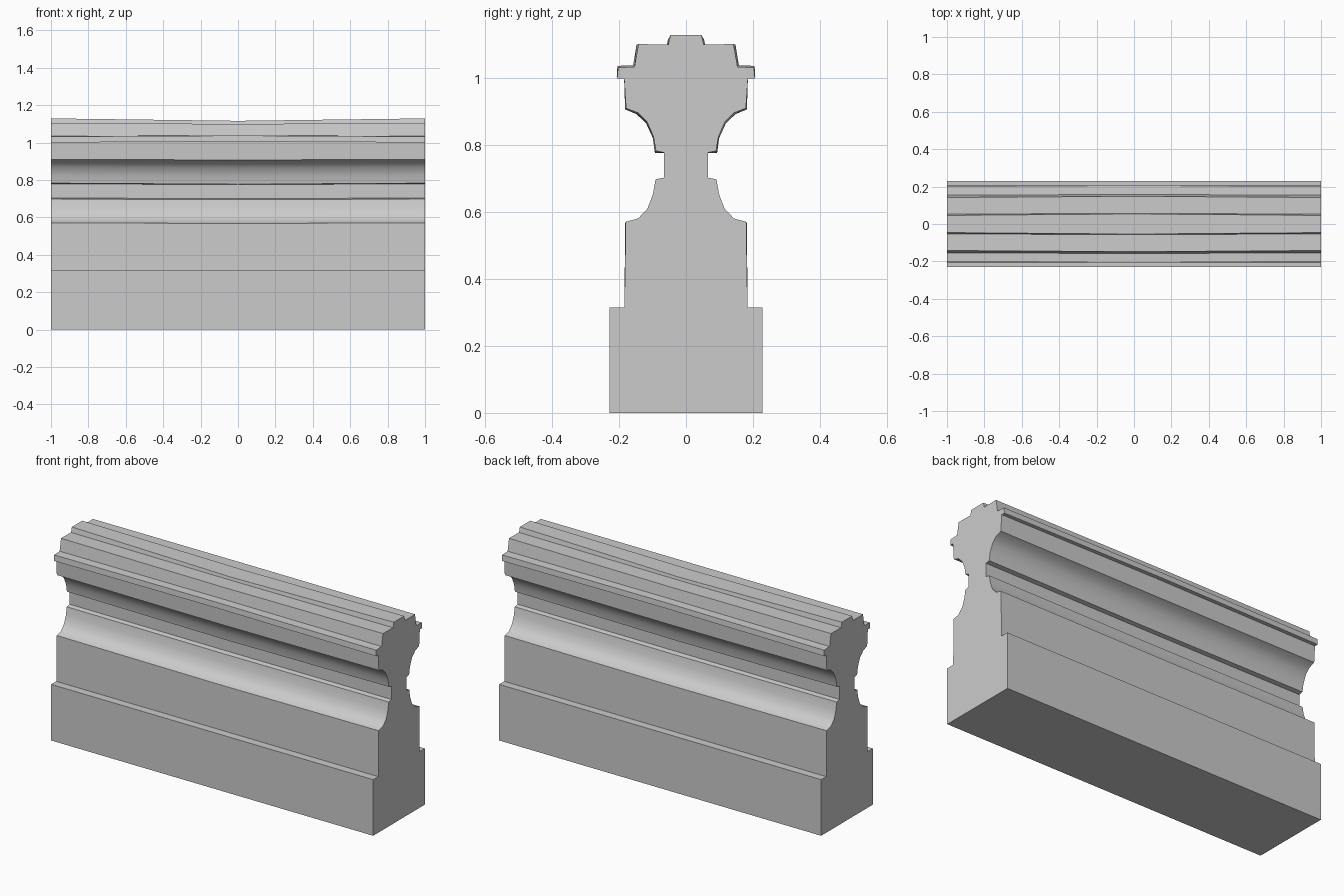
import bpy, bmesh, math

# Half cross-section, bottom to top: y, z at the ends, then the slight dy, dz at mid length
HALF = [
    (0.229, 0.0, 0, 0), (0.229, 0.315, 0, 0),                      # plinth
    (0.184, 0.315, 0, 0), (0.180, 0.571, 0.002, -0.004),           # die
    (0.143, 0.581, 0, -0.003), (0.115, 0.611, 0, -0.003),          # lower cove
    (0.099, 0.653, 0, -0.003), (0.091, 0.698, 0, -0.003),
    (0.066, 0.703, 0, -0.002), (0.066, 0.778, 0, -0.002),          # neck
    (0.090, 0.783, 0.003, -0.006), (0.097, 0.825, 0.002, -0.004),  # upper cove
    (0.116, 0.869, 0.003, -0.004), (0.144, 0.897, 0.004, -0.004),
    (0.179, 0.910, 0.003, -0.003), (0.185, 1.0, 0, 0.006),         # frieze
    (0.206, 1.0, 0.001, 0.006), (0.203, 1.032, 0.002, 0.005),      # drip ledge
    (0.154, 1.034, 0.004, 0.005), (0.142, 1.102, 0.006, -0.002),   # cap step
    (0.053, 1.101, 0.004, -0.001), (0.046, 1.129, 0.008, -0.013),  # top strip
]


def ring(bm, x, bend):
    """Full mirrored outline at x, with bend = 1 at mid length."""
    side = [(y + dy * bend, z + dz * bend) for y, z, dy, dz in HALF]
    outline = side + [(-y, z) for y, z in reversed(side)]
    return [bm.verts.new((x, y, z)) for y, z in outline]


# Moulded wall section, lofted end to middle to end
bm = bmesh.new()
rings = [ring(bm, x, 1 - abs(x)) for x in (-1, 0, 1)]
n = len(rings[0])
for a, b in zip(rings, rings[1:]):
    for i in range(n):
        j = (i + 1) % n
        bm.faces.new((a[i], a[j], b[j], b[i]))
bm.faces.new(rings[0])
bm.faces.new(rings[-1])
bmesh.ops.recalc_face_normals(bm, faces=bm.faces)

mesh = bpy.data.meshes.new("moulded_wall")
bm.to_mesh(mesh)
bm.free()
wall = bpy.data.objects.new("moulded_wall", mesh)
bpy.context.collection.objects.link(wall)

# Smooth coves, crisp steps
bpy.context.view_layer.objects.active = wall
wall.select_set(True)
bpy.ops.object.shade_smooth_by_angle(angle=math.radians(40))
